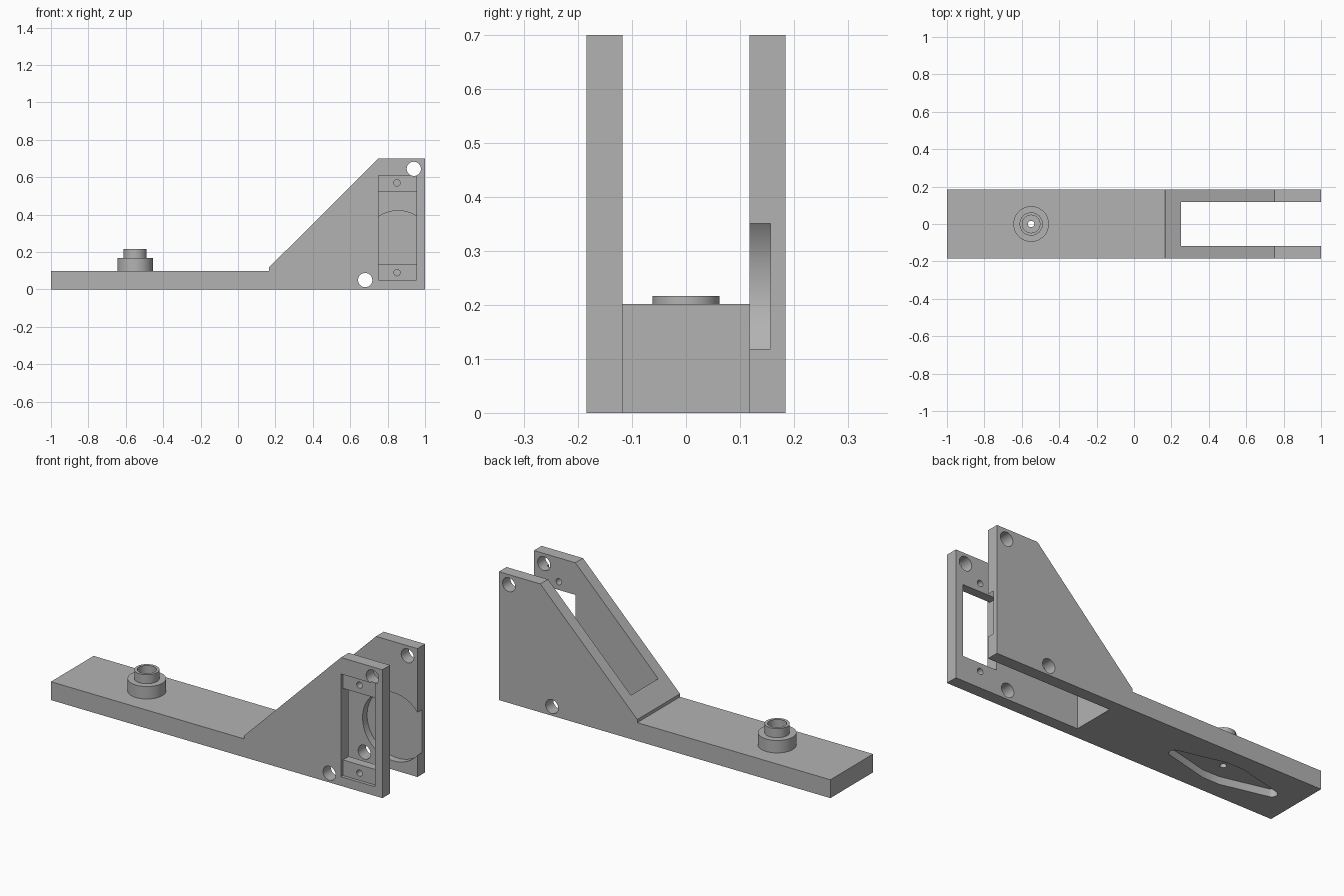
import bpy
import bmesh
import math

if "Cube" in bpy.data.objects:
    bpy.data.objects.remove(bpy.data.objects["Cube"], do_unlink=True)

HALF_W, GAP = 0.184, 0.118      # outer half width, half gap between plates
BOSS_X = -0.55

grey = bpy.data.materials.new("plain grey")
grey.use_nodes = True
colour = (0.45, 0.45, 0.45, 1)
grey.diffuse_color = colour
grey.node_tree.nodes["Principled BSDF"].inputs["Base Color"].default_value = colour


def make(name, bm):
    bmesh.ops.recalc_face_normals(bm, faces=bm.faces)
    mesh = bpy.data.meshes.new(name)
    bm.to_mesh(mesh)
    bm.free()
    mesh.materials.append(grey)
    obj = bpy.data.objects.new(name, mesh)
    bpy.context.collection.objects.link(obj)
    return obj


def prism(name, points, axis, low, high):
    """Extrude an outline along y (outline in x, z) or z (outline in x, y)."""
    bm = bmesh.new()
    place = (lambda a, b: (a, low, b)) if axis == "y" else (lambda a, b: (a, b, low))
    face = bm.faces.new([bm.verts.new(place(a, b)) for a, b in points])
    new = bmesh.ops.extrude_face_region(bm, geom=[face])["geom"]
    move = (0, high - low, 0) if axis == "y" else (0, 0, high - low)
    bmesh.ops.translate(bm, vec=move, verts=[g for g in new if isinstance(g, bmesh.types.BMVert)])
    return make(name, bm)


def rect(x0, x1, b0, b1):
    return [(x0, b0), (x1, b0), (x1, b1), (x0, b1)]


def arc(cx, cy, r, start=0, end=360, n=48):
    full = end - start == 360
    steps = n if full else n + 1
    angles = [math.radians(start + (end - start) * i / n) for i in range(steps)]
    return [(cx + r * math.cos(a), cy + r * math.sin(a)) for a in angles]


# Bracket body: long arm rising into the sloped cheeks
bracket = prism("arm_and_side_plates", [(-1, 0), (1, 0), (1, 0.7), (0.75, 0.7),
                (0.165, 0.117), (0.165, 0.1), (-1, 0.1)], "y", -HALF_W, HALF_W)

# Underside pocket: long tapered bar with rounded tips
tip, reach, mid = 0.028, 0.3, 0.09
pocket = (arc(BOSS_X + reach, 0, tip, -80, 80, 12) + [(BOSS_X + 0.05, mid), (BOSS_X - 0.05, mid)]
          + arc(BOSS_X - reach, 0, tip, 100, 260, 12) + [(BOSS_X - 0.05, -mid), (BOSS_X + 0.05, -mid)])

cutters = [
    prism("slot_cutter", rect(0.25, 1.2, -GAP, GAP), "z", -0.1, 0.9),
    prism("window_cutter", rect(0.75, 0.955, 0.135, 0.525), "y", -0.3, 0),
    prism("ear_recess_cutter", rect(0.75, 0.955, 0.05, 0.61), "y", -0.3, -HALF_W + 0.017),
    prism("disc_recess_cutter", arc(0.855, 0.235, 0.186, n=96), "y", 0, 0.157),
    prism("pocket_cutter", pocket, "z", -0.1, 0.042),
    prism("centre_hole_cutter", arc(BOSS_X, 0, 0.017, n=24), "z", -0.1, 0.3),
]
for z in (0.09, 0.57):
    cutters.append(prism("screw_hole_cutter", arc(0.85, z, 0.017, n=24), "y", -0.3, 0))
for x, z in ((0.94, 0.645), (0.68, 0.05)):
    cutters.append(prism("bolt_hole_cutter", arc(x, z, 0.038), "y", -0.3, 0.3))

for cutter in cutters:
    cutter.hide_render = True
    mod = bracket.modifiers.new(cutter.name, "BOOLEAN")
    mod.operation, mod.solver, mod.object = "DIFFERENCE", "EXACT", cutter

# Bake the cuts and drop the cutters
bpy.context.view_layer.update()
result = bracket.evaluated_get(bpy.context.evaluated_depsgraph_get())
mesh = bpy.data.meshes.new_from_object(result)
bracket.modifiers.clear()
bracket.data = mesh
for cutter in cutters:
    bpy.data.objects.remove(cutter, do_unlink=True)

# Stepped hollow boss, turned from a profile (radius, height)
profile = [(0.095, 0.1), (0.095, 0.168), (0.062, 0.168), (0.062, 0.217),
           (0.047, 0.217), (0.047, 0.15), (0.017, 0.15), (0.017, 0.1)]
bm = bmesh.new()
verts = [bm.verts.new((r, 0, z)) for r, z in profile]
edges = [bm.edges.new(pair) for pair in zip(verts, verts[1:])]
bmesh.ops.spin(bm, geom=verts + edges, cent=(0, 0, 0), axis=(0, 0, 1),
               angle=math.tau, steps=64)
bmesh.ops.remove_doubles(bm, verts=bm.verts, dist=0.0005)
bmesh.ops.translate(bm, vec=(BOSS_X, 0, 0), verts=bm.verts)
boss = make("stepped_boss", bm)

# Smooth the round walls, keep the edges crisp
bpy.ops.object.select_all(action="DESELECT")
for obj in (bracket, boss):
    obj.select_set(True)
    bpy.context.view_layer.objects.active = obj
bpy.ops.object.shade_smooth_by_angle(angle=math.radians(30))
